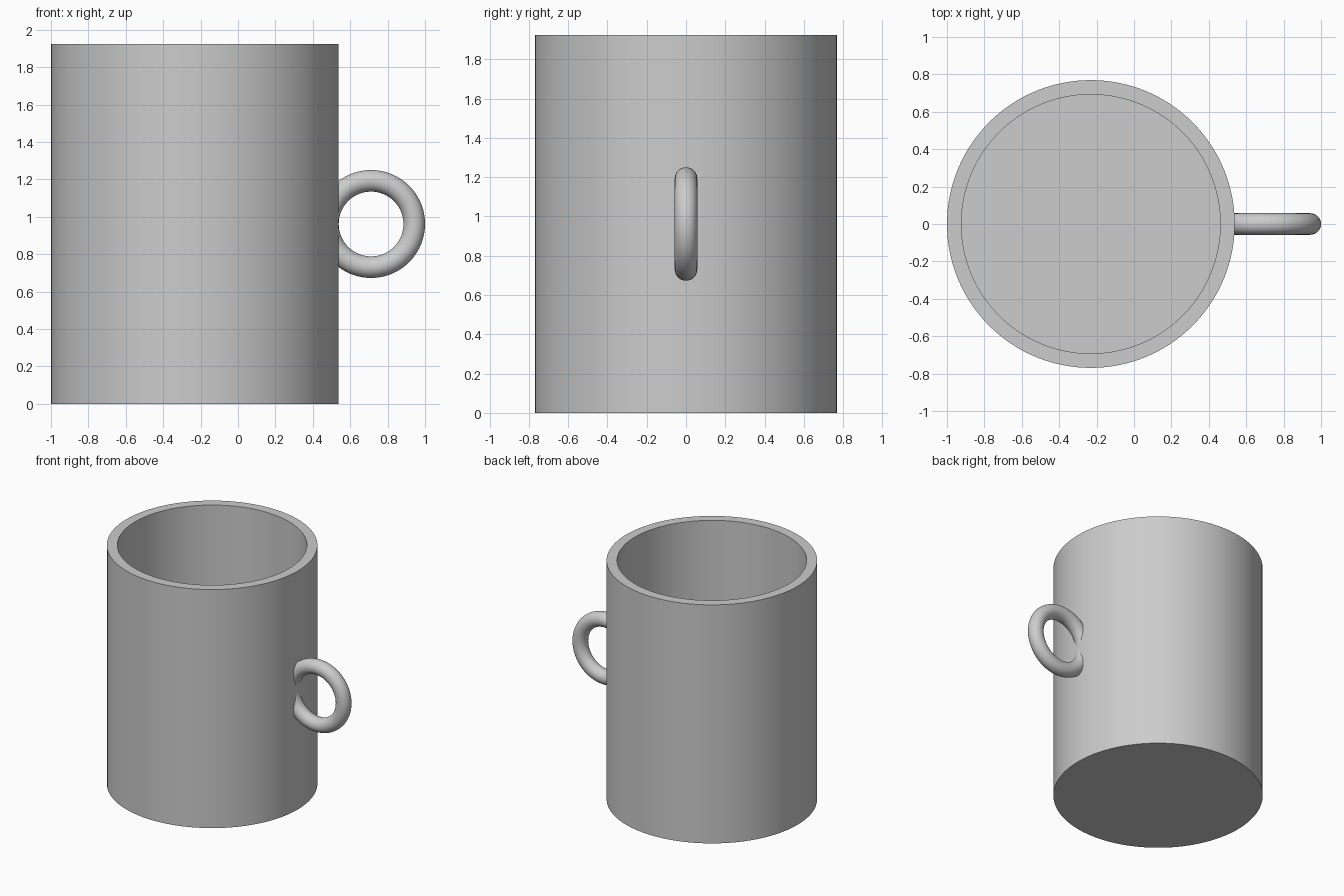
import bpy, bmesh, math

if "Cube" in bpy.data.objects:
    bpy.data.objects.remove(bpy.data.objects["Cube"])

U = 2 / 104            # one design unit: the mug is 104 units wide with its handle
CX = -12 * U           # axis of the cup
R_OUT, R_IN = 40 * U, 36 * U
HEIGHT, FLOOR = 100 * U, 4 * U
SEG = 128

grey = bpy.data.materials.new("plain grey")
grey.diffuse_color = (0.604, 0.604, 0.604, 1)
grey.use_nodes = True
grey.node_tree.nodes["Principled BSDF"].inputs["Base Color"].default_value = grey.diffuse_color


def smooth(obj):
    bpy.ops.object.select_all(action='DESELECT')
    obj.select_set(True)
    bpy.context.view_layer.objects.active = obj
    bpy.ops.object.shade_smooth_by_angle(angle=math.radians(30))


def make(name, bm):
    bmesh.ops.recalc_face_normals(bm, faces=bm.faces)
    mesh = bpy.data.meshes.new(name)
    bm.to_mesh(mesh)
    bm.free()
    mesh.materials.append(grey)
    obj = bpy.data.objects.new(name, mesh)
    bpy.context.collection.objects.link(obj)
    return obj


def stacked_rings(name, profile):
    """Closed round solid from (radius, height) rings, capped at both ends."""
    bm = bmesh.new()
    rings = [[bm.verts.new((CX + r * math.cos(2 * math.pi * i / SEG),
                            r * math.sin(2 * math.pi * i / SEG), z))
              for i in range(SEG)] for r, z in profile]
    for a, b in zip(rings, rings[1:]):
        for i in range(SEG):
            j = (i + 1) % SEG
            bm.faces.new((a[i], a[j], b[j], b[i]))
    bm.faces.new(rings[0])
    bm.faces.new(rings[-1])
    return make(name, bm)


# Hollow cup with a flat rim and floor
cup = stacked_rings("cup", [(R_OUT, 0), (R_OUT, HEIGHT), (R_IN, HEIGHT), (R_IN, FLOOR)])
smooth(cup)

# Ring handle standing upright at mid height
bpy.ops.mesh.primitive_torus_add(
    major_radius=12 * U, minor_radius=3 * U, major_segments=96, minor_segments=32,
    location=(CX + 49 * U, 0, HEIGHT / 2), rotation=(math.pi / 2, 0, 0))
handle = bpy.context.object
handle.name = "handle"
handle.data.materials.append(grey)

# Trim the handle where it would poke through into the cup
cutter = stacked_rings("handle_cutter", [(R_OUT - 0.005, 0), (R_OUT - 0.005, HEIGHT)])
cut = handle.modifiers.new("trim", 'BOOLEAN')
cut.operation = 'DIFFERENCE'
cut.solver = 'EXACT'
cut.object = cutter
bpy.context.view_layer.objects.active = handle
bpy.ops.object.modifier_apply(modifier=cut.name)
bpy.data.objects.remove(cutter)
smooth(handle)
